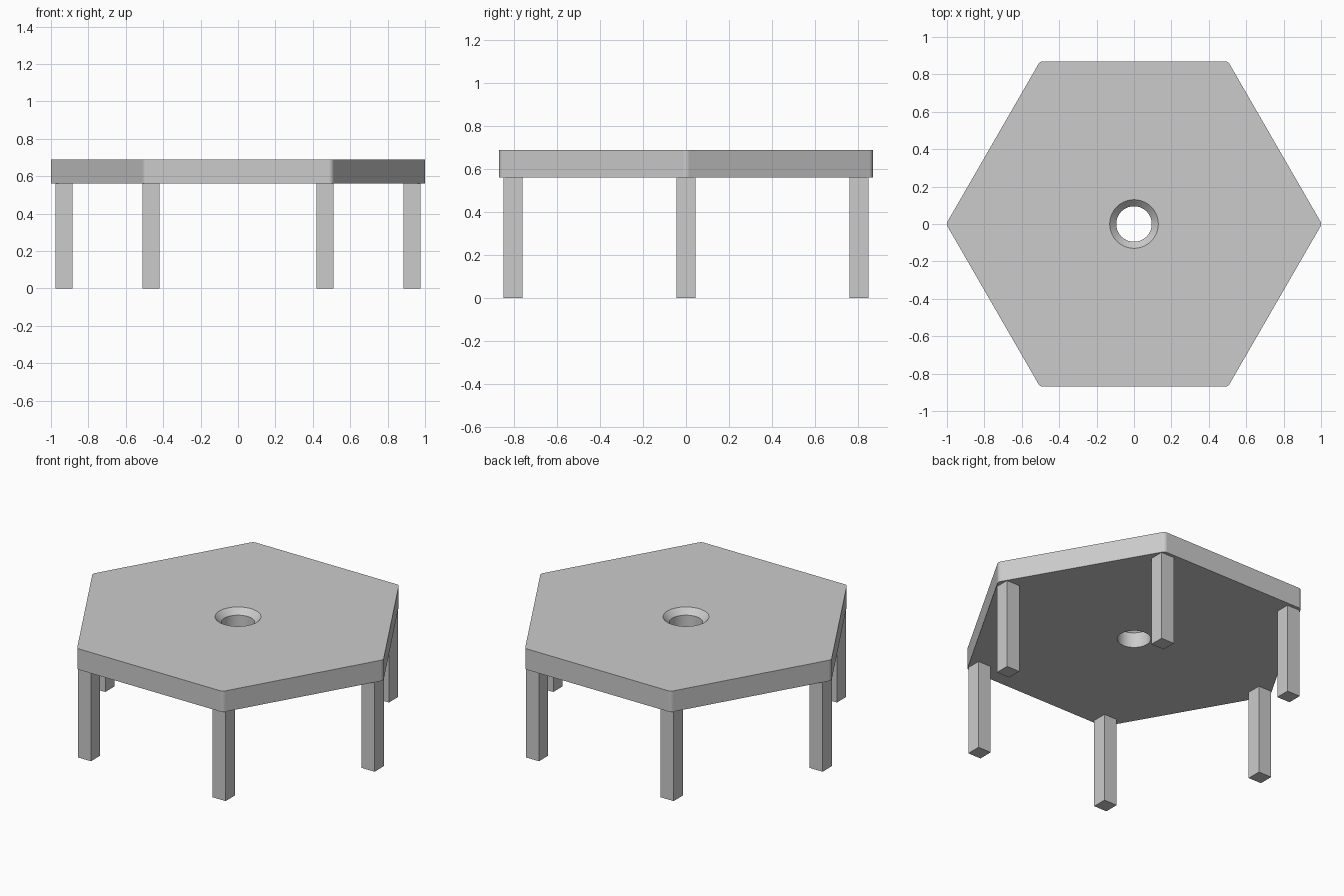
import bpy
import bmesh
from math import sin, cos, radians

cube = bpy.data.objects.get("Cube")
if cube:
    bpy.data.objects.remove(cube, do_unlink=True)

TOP, UNDER = 0.69, 0.56
CORNER_RADIUS = 0.03
ARC_POINTS = 8
LEG_SIZE, LEG_RING = 0.09, 0.93

grey = bpy.data.materials.new("plain grey")
grey.use_nodes = True
grey.diffuse_color = (0.6, 0.6, 0.6, 1)
grey.node_tree.nodes["Principled BSDF"].inputs["Base Color"].default_value = grey.diffuse_color


def finish(bm, name):
    bmesh.ops.recalc_face_normals(bm, faces=bm.faces)
    mesh = bpy.data.meshes.new(name)
    bm.to_mesh(mesh)
    bm.free()
    mesh.materials.append(grey)
    obj = bpy.data.objects.new(name, mesh)
    bpy.context.collection.objects.link(obj)
    return obj


def hexagon_outline():
    """Hexagon with points on the x axis and small rounded corners."""
    reach = 1 - CORNER_RADIUS
    points = []
    for k in range(6):
        a = radians(60 * k)
        for i in range(ARC_POINTS):
            b = a + radians(-30 + 60 * i / (ARC_POINTS - 1))
            points.append((reach * cos(a) + CORNER_RADIUS * cos(b),
                           reach * sin(a) + CORNER_RADIUS * sin(b)))
    return points


def circle_outline(radius):
    """Circle whose points pair up with those of the hexagon."""
    n = 6 * ARC_POINTS
    start = -(ARC_POINTS - 1) / 2
    return [(radius * cos(radians((start + i) * 360 / n)),
             radius * sin(radians((start + i) * 360 / n))) for i in range(n)]


# Table top: closed chain of rings through rim, top, countersink, bore and underside
bm = bmesh.new()
chain = [(hexagon_outline(), UNDER), (hexagon_outline(), TOP),
         (circle_outline(0.13), TOP), (circle_outline(0.095), TOP - 0.035),
         (circle_outline(0.095), UNDER)]
rings = [[bm.verts.new((x, y, z)) for x, y in outline] for outline, z in chain]
for r, ring in enumerate(rings):
    after = rings[(r + 1) % len(rings)]
    for i in range(len(ring)):
        j = (i + 1) % len(ring)
        bm.faces.new((ring[i], ring[j], after[j], after[i]))
table_top = finish(bm, "table_top")

bpy.ops.object.select_all(action='DESELECT')
table_top.select_set(True)
bpy.context.view_layer.objects.active = table_top
bpy.ops.object.shade_smooth_by_angle(angle=radians(30))
weighted = table_top.modifiers.new("flat sides", 'WEIGHTED_NORMAL')
weighted.keep_sharp = True
weighted.weight = 100

# Six square legs, one under each corner
for k, place in enumerate(("left", "back_left", "back_right",
                           "right", "front_right", "front_left")):
    bm = bmesh.new()
    bmesh.ops.create_cube(bm, size=1)
    bmesh.ops.scale(bm, vec=(LEG_SIZE, LEG_SIZE, UNDER), verts=bm.verts)
    leg = finish(bm, place + "_leg")
    a = radians(60 * k)
    leg.location = (LEG_RING * cos(a), LEG_RING * sin(a), UNDER / 2)
